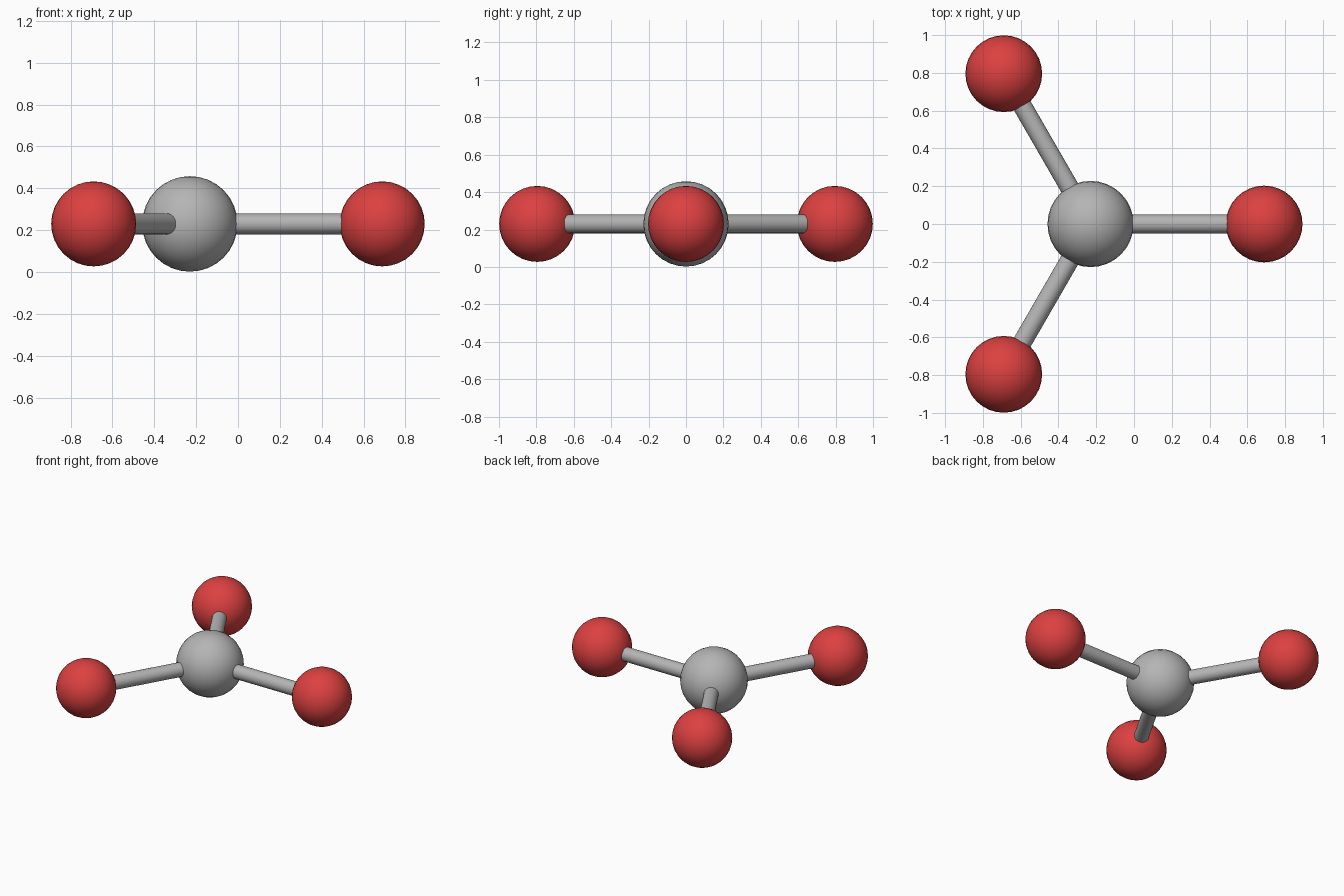
import bpy, math
from mathutils import Vector

if "Cube" in bpy.data.objects:
    bpy.data.objects.remove(bpy.data.objects["Cube"])


def material(name, rgb):
    m = bpy.data.materials.new(name)
    m.diffuse_color = (*rgb, 1)
    m.use_nodes = True
    m.node_tree.nodes["Principled BSDF"].inputs["Base Color"].default_value = m.diffuse_color
    return m


GREY = material("grey", (0.46, 0.46, 0.46))
RED = material("red", (0.72, 0.052, 0.052))

HUB = Vector((-0.23, 0, 0.23))
ARM = 0.919


def finish(name, mat):
    ob = bpy.context.object
    ob.name = name
    ob.data.materials.append(mat)
    bpy.ops.object.shade_smooth_by_angle(angle=math.radians(40))


def ball(name, centre, radius, mat):
    bpy.ops.mesh.primitive_uv_sphere_add(segments=32, ring_count=16, radius=radius, location=centre)
    finish(name, mat)


# Central ball
ball("centre_ball", HUB, 0.228, GREY)

# Three rods and outer balls, evenly spaced around the centre
for i in range(3):
    a = math.radians(120 * i)
    d = Vector((math.cos(a), math.sin(a), 0))
    bpy.ops.mesh.primitive_cylinder_add(vertices=24, radius=0.05, depth=ARM,
                                        location=HUB + d * ARM / 2,
                                        rotation=(0, math.pi / 2, a))
    finish(f"rod_{i + 1}", GREY)
    ball(f"outer_ball_{i + 1}", HUB + d * ARM, 0.203, RED)
